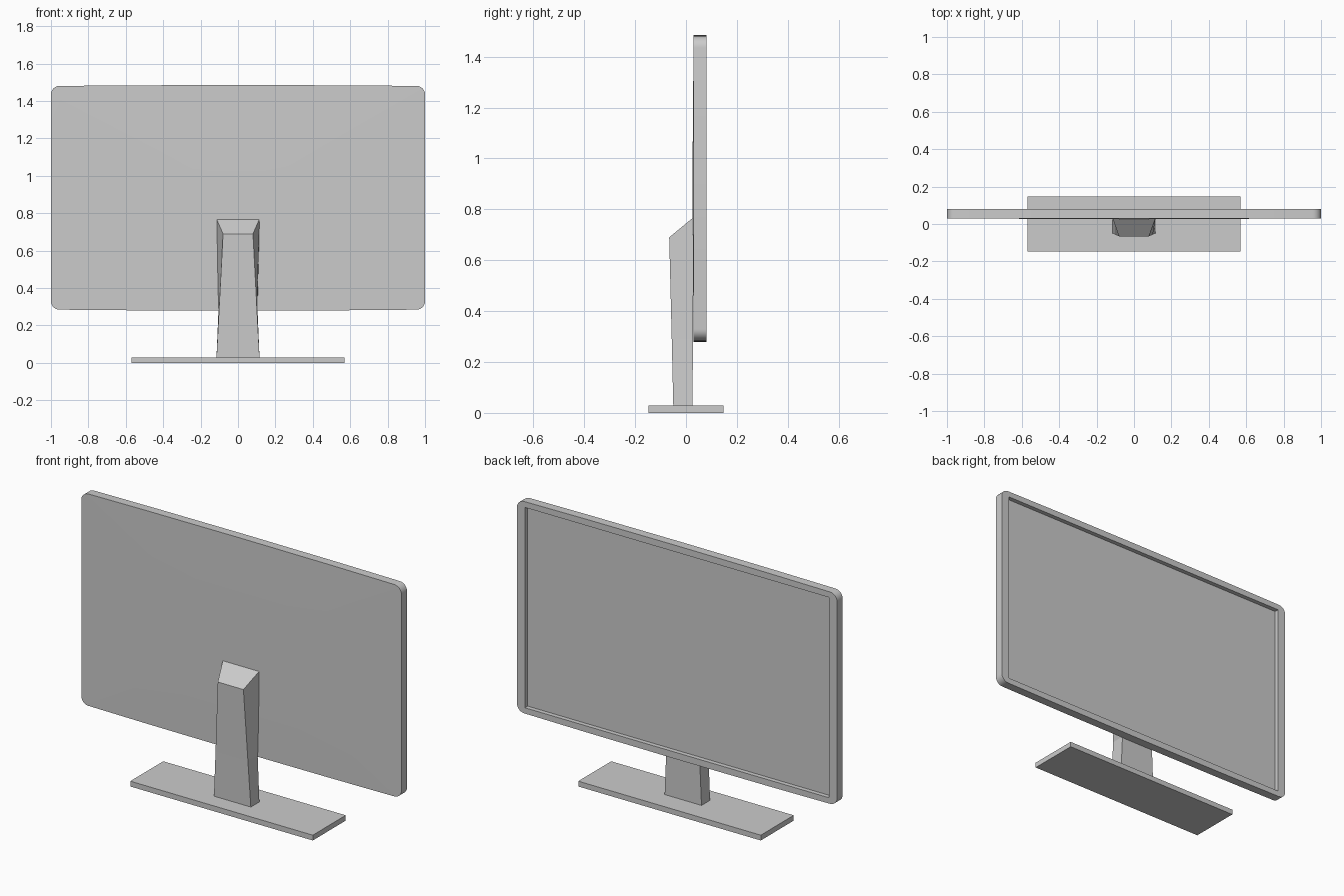
import bpy, bmesh, math

if "Cube" in bpy.data.objects:
    bpy.data.objects.remove(bpy.data.objects["Cube"])


def finish(bm, name):
    bmesh.ops.recalc_face_normals(bm, faces=bm.faces)
    mesh = bpy.data.meshes.new(name)
    bm.to_mesh(mesh)
    bm.free()
    obj = bpy.data.objects.new(name, mesh)
    bpy.context.collection.objects.link(obj)
    return obj


def box(name, lo, hi):
    bm = bmesh.new()
    bmesh.ops.create_cube(bm, size=1)
    for v in bm.verts:
        v.co = [(a + b) / 2 + c * (b - a) for a, b, c in zip(lo, hi, v.co)]
    return finish(bm, name)


# Base plate
box("base", (-0.57, -0.147, 0), (0.57, 0.147, 0.03))

# Stand neck: stacked rings (front half-width, front y, front z, back half-width, back y, back z)
rings = [(0.115, -0.05, 0.03, 0.115, 0.026, 0.03),
         (0.101, -0.056, 0.29, 0.104, 0.027, 0.29),
         (0.08, -0.066, 0.69, 0.115, 0.031, 0.77)]
bm = bmesh.new()
loops = [[bm.verts.new(p) for p in ((-fw, fy, fz), (fw, fy, fz), (bw, by, bz), (-bw, by, bz))]
         for fw, fy, fz, bw, by, bz in rings]
for low, high in zip(loops, loops[1:]):
    for i in range(4):
        j = (i + 1) % 4
        bm.faces.new((low[i], low[j], high[j], high[i]))
bm.faces.new(loops[0])
bm.faces.new(loops[-1])
finish(bm, "stand_neck")

# Screen housing: rounded outline with slightly bowed top and bottom edges
R, HALF_H, MID_Z, STEPS = 0.045, 0.598, 0.8825, 6
outline = []
for quadrant, (sx, sz) in enumerate(((1, 1), (-1, 1), (-1, -1), (1, -1))):
    for k in range(STEPS + 1):
        a = math.pi / 2 * (quadrant + k / STEPS)
        outline.append((sx * (1 - R) + R * math.cos(a),
                        MID_Z + sz * (HALF_H - R) + R * math.sin(a)))
    if quadrant in (0, 2):
        outline += [(sx * x, MID_Z + sz * (HALF_H + 0.005 * (1 - x * x)))
                    for x in (0.57, 0, -0.57)]
bm = bmesh.new()
back = bm.faces.new([bm.verts.new((x, 0.03, z)) for x, z in outline])
ext = bmesh.ops.extrude_face_region(bm, geom=[back], use_keep_orig=True)
for v in [g for g in ext["geom"] if isinstance(g, bmesh.types.BMVert)]:
    v.co.y = 0.08
# Shallow bulge on the rear of the housing
center = bmesh.ops.poke(bm, faces=[back])["verts"][0]
center.co.y = 0.025
screen = finish(bm, "screen_housing")

# Recess for the display, leaving a thin bezel
cutter = box("recess_cutter", (-0.95, 0.055, 0.317), (0.95, 0.12, 1.448))
cutter.hide_render = True
mod = screen.modifiers.new("recess", 'BOOLEAN')
mod.operation = 'DIFFERENCE'
mod.solver = 'EXACT'
mod.object = cutter
bpy.context.view_layer.objects.active = screen
screen.select_set(True)
bpy.ops.object.modifier_apply(modifier=mod.name)
bpy.data.objects.remove(cutter)
bpy.ops.object.shade_smooth_by_angle(angle=math.radians(30))
